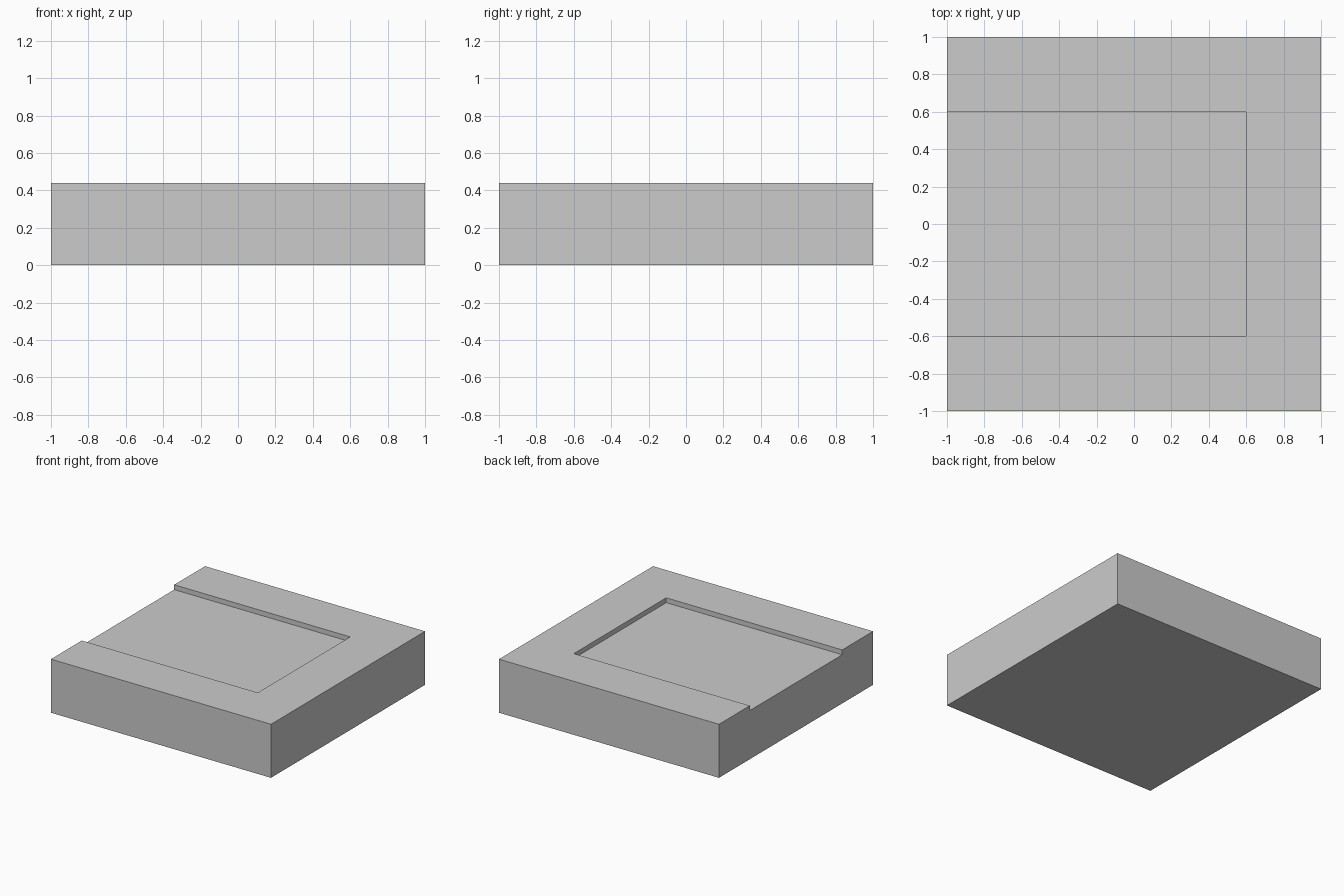
import bpy

if "Cube" in bpy.data.objects:
    bpy.data.objects.remove(bpy.data.objects["Cube"])

HEIGHT, FLOOR = 0.44, 0.40


def box(name, lo, hi):
    """Axis-aligned box between two corners, with its scale applied."""
    bpy.ops.mesh.primitive_cube_add(size=1, location=[(a + b) / 2 for a, b in zip(lo, hi)])
    ob = bpy.context.object
    ob.name = name
    ob.scale = [b - a for a, b in zip(lo, hi)]
    bpy.ops.object.transform_apply(location=True, rotation=True, scale=True)
    return ob


# Square slab
slab = box("slab", (-1, -1, 0), (1, 1, HEIGHT))

# Shallow square recess, open on the left side
cutter = box("recess_cutter", (-1.2, -0.6, FLOOR), (0.6, 0.6, HEIGHT + 0.2))
cutter.hide_render = True

cut = slab.modifiers.new("recess", 'BOOLEAN')
cut.operation = 'DIFFERENCE'
cut.solver = 'EXACT'
cut.object = cutter
bpy.context.view_layer.objects.active = slab
bpy.ops.object.modifier_apply(modifier=cut.name)
bpy.data.objects.remove(cutter)
